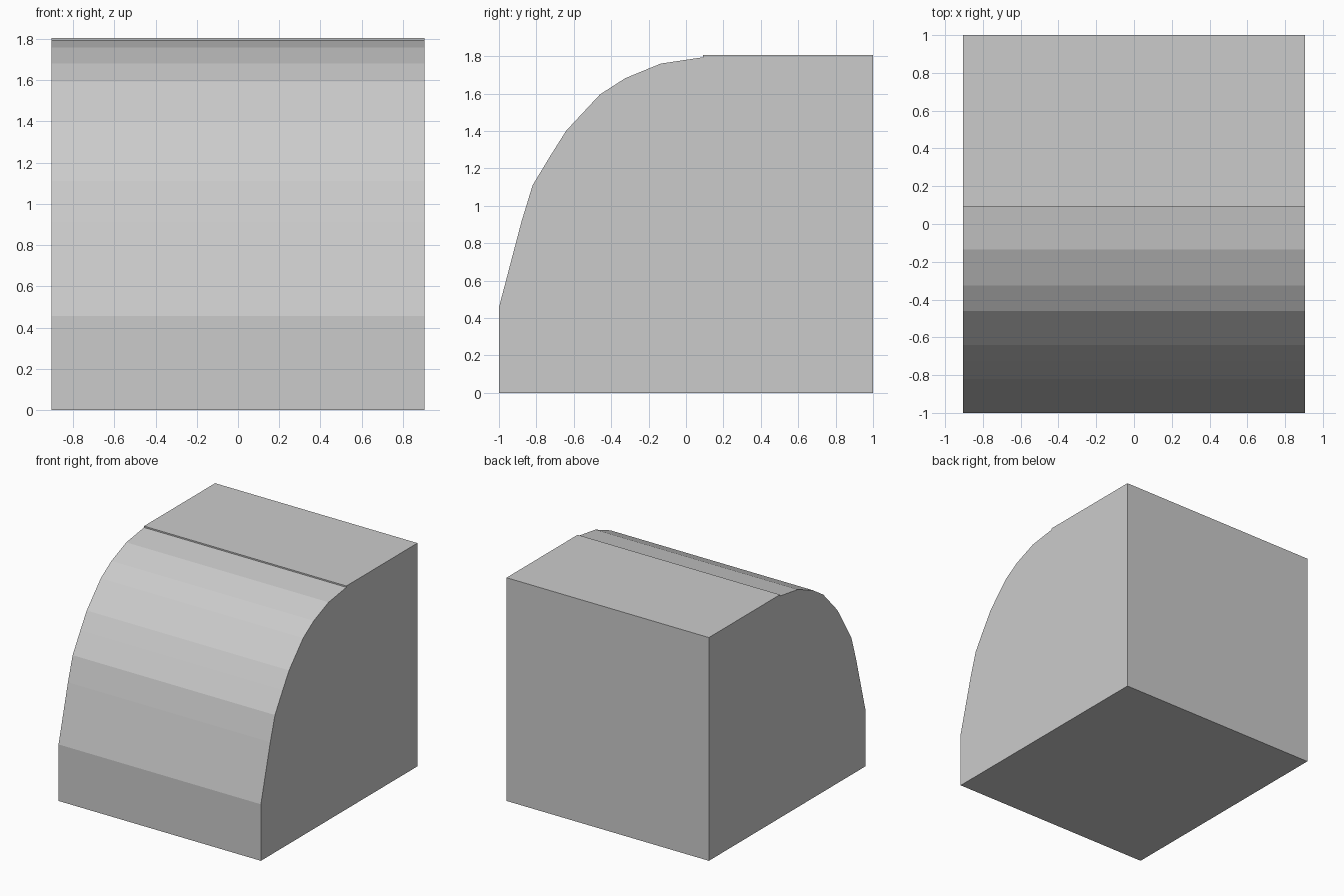
import bpy
import bmesh

if "Cube" in bpy.data.objects:
    bpy.data.objects.remove(bpy.data.objects["Cube"])

HALF_WIDTH = 0.905

# Side profile (y, z): flat base, rounded front, small lip, flat top
PROFILE = [
    (1.0, 0.0), (-1.0, 0.0), (-1.0, 0.457), (-0.88, 0.914), (-0.82, 1.11),
    (-0.722, 1.272), (-0.64, 1.402), (-0.46, 1.595), (-0.325, 1.682),
    (-0.135, 1.76), (0.092, 1.794), (0.092, 1.805), (1.0, 1.805),
]

# Solid block with a curved front, extruded across the width
bm = bmesh.new()
side = bm.faces.new([bm.verts.new((-HALF_WIDTH, y, z)) for y, z in PROFILE])
extruded = bmesh.ops.extrude_face_region(bm, geom=[side], use_keep_orig=True)
moved = [g for g in extruded["geom"] if isinstance(g, bmesh.types.BMVert)]
bmesh.ops.translate(bm, verts=moved, vec=(2 * HALF_WIDTH, 0, 0))
bmesh.ops.recalc_face_normals(bm, faces=bm.faces[:])

mesh = bpy.data.meshes.new("curved_front_block")
bm.to_mesh(mesh)
bm.free()
block = bpy.data.objects.new("curved_front_block", mesh)
bpy.context.collection.objects.link(block)
